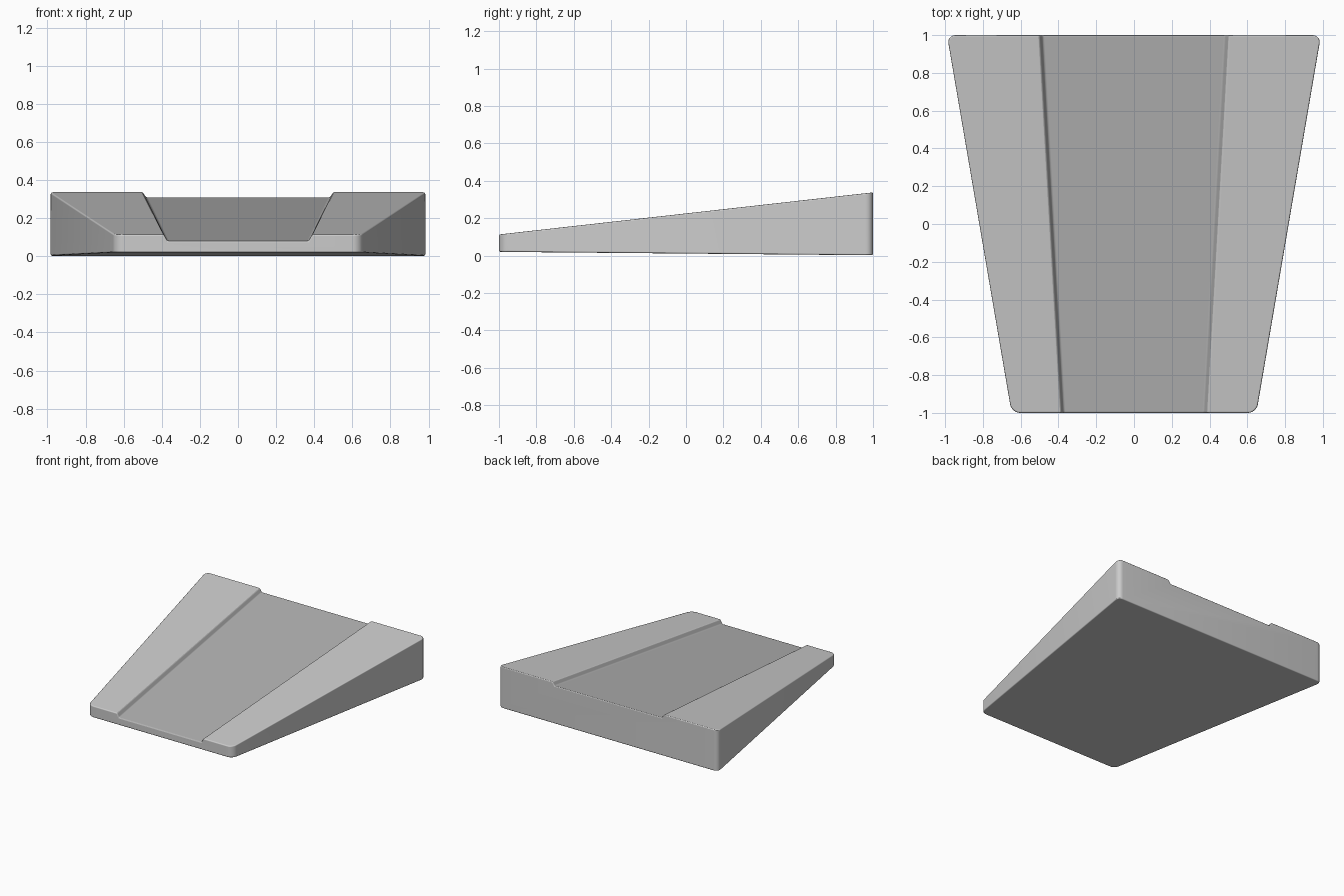
import bpy, bmesh

if "Cube" in bpy.data.objects:
    bpy.data.objects.remove(bpy.data.objects["Cube"])

# cross-section of the wedge: y, half width, bottom, rail top, groove half widths, groove floor
def section(bm, y, w, b, t, g_top, g_floor, f):
    half = [(w, b), (w, t), (g_top, t), (g_floor, f)]
    pts = half + [(-x, z) for x, z in reversed(half)]
    return [bm.verts.new((x, y, z)) for x, z in pts]

dark = bpy.data.materials.new("dark_grey")
dark.diffuse_color = (0.45, 0.45, 0.45, 1)
dark.use_nodes = True
dark.node_tree.nodes["Principled BSDF"].inputs["Base Color"].default_value = dark.diffuse_color

# wedge body: loft from the thin front to the thick back
bm = bmesh.new()
front = section(bm, -1, 0.648, 0.02, 0.113, 0.388, 0.37, 0.08)
back = section(bm, 1, 0.99, 0.002, 0.338, 0.502, 0.482, 0.309)
n = len(front)
bm.faces.new(front)
bm.faces.new(back[::-1])
for i in range(n):
    j = (i + 1) % n
    face = bm.faces.new((front[i], front[j], back[j], back[i]))
    if i in (2, 3, 4):          # groove walls and floor
        face.material_index = 1
bmesh.ops.recalc_face_normals(bm, faces=bm.faces)

# rounded vertical corners
corners = [e for e in bm.edges
           if all(abs(v.co.x) > 0.6 for v in e.verts)
           and abs(e.verts[0].co.y - e.verts[1].co.y) < 0.01
           and abs(e.verts[0].co.x - e.verts[1].co.x) < 0.01]
bmesh.ops.bevel(bm, geom=corners, offset=0.045, segments=6, profile=0.5, affect='EDGES')

mesh = bpy.data.meshes.new("grooved_wedge")
bm.to_mesh(mesh)
bm.free()
mesh.materials.append(None)
mesh.materials.append(dark)
wedge = bpy.data.objects.new("grooved_wedge", mesh)
bpy.context.collection.objects.link(wedge)

# small softened edges all round
bevel = wedge.modifiers.new("soft_edges", 'BEVEL')
bevel.width = 0.008
bevel.segments = 3
bevel.limit_method = 'ANGLE'
bevel.angle_limit = 0.6
bevel.harden_normals = True

bpy.context.view_layer.objects.active = wedge
wedge.select_set(True)
bpy.ops.object.shade_smooth()
